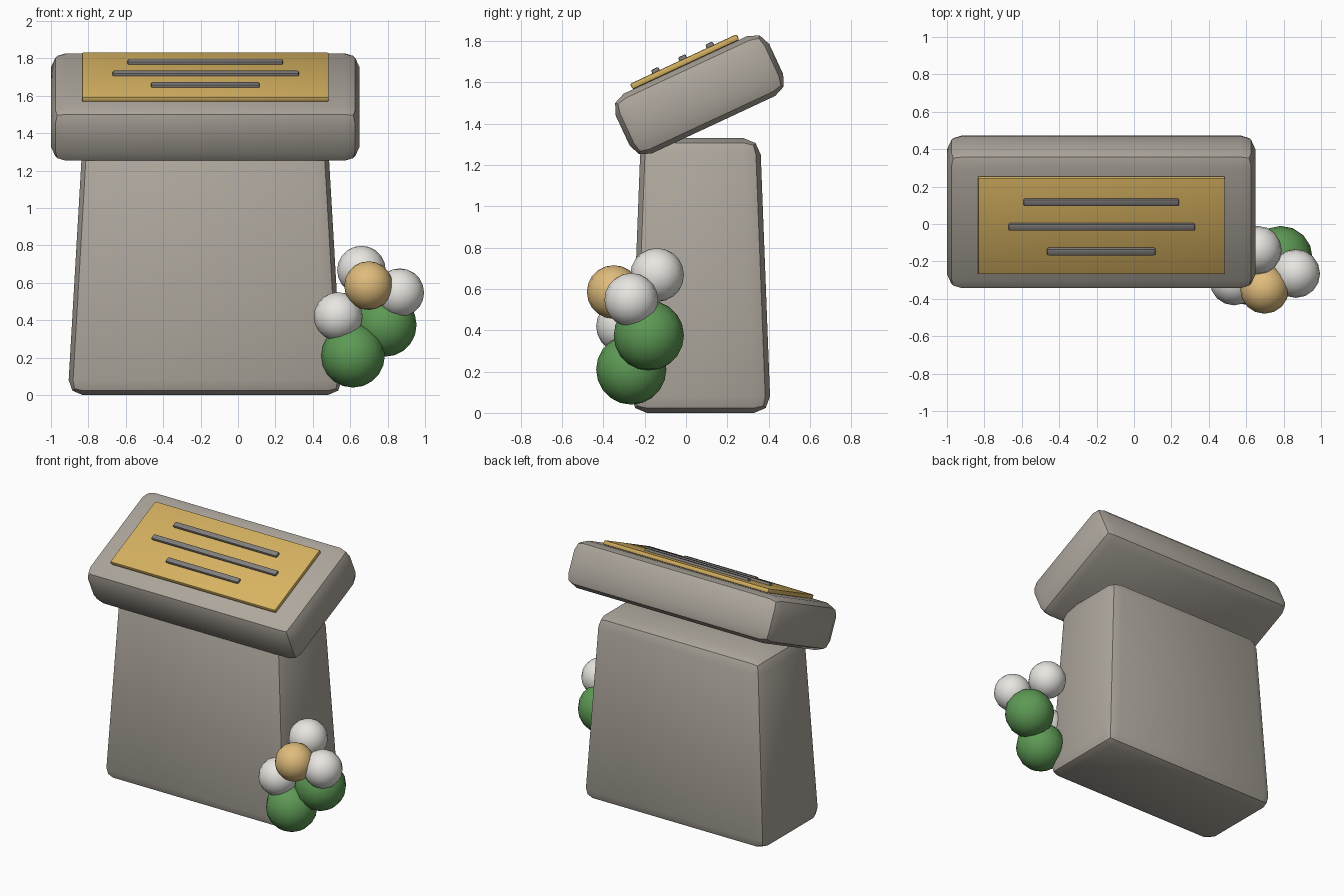
import bpy, math
from mathutils import Matrix, Vector

if "Cube" in bpy.data.objects:
    bpy.data.objects.remove(bpy.data.objects["Cube"])

CX = -0.175                 # centre line of the stone parts
TILT = math.radians(25)     # slope of the desk top


def material(name, rgb):
    m = bpy.data.materials.new(name)
    m.diffuse_color = (*rgb, 1)
    m.use_nodes = True
    m.node_tree.nodes["Principled BSDF"].inputs["Base Color"].default_value = m.diffuse_color
    return m


STONE = material("warm_stone", (0.42, 0.385, 0.335))
DARK = material("dark_grey", (0.22, 0.21, 0.20))
GOLD = material("gold", (0.68, 0.45, 0.12))
GREEN = material("leaf_green", (0.11, 0.32, 0.09))
WHITE = material("petal_white", (0.80, 0.79, 0.75))
AMBER = material("petal_amber", (0.74, 0.50, 0.20))


def box(name, size, matrix, mat, bevel, segments=2, taper=(1, 1)):
    """Bevelled box; taper scales its top face."""
    bpy.ops.mesh.primitive_cube_add(size=1)
    ob = bpy.context.object
    ob.name = name
    for v in ob.data.vertices:
        top = v.co.z > 0
        v.co = Vector(a * b for a, b in zip(v.co, size))
        if top:
            v.co.x *= taper[0]
            v.co.y *= taper[1]
    ob.matrix_world = matrix
    ob.data.materials.append(mat)
    mod = ob.modifiers.new("bevel", 'BEVEL')
    mod.width = bevel
    mod.segments = segments
    bpy.ops.object.modifier_apply(modifier=mod.name)
    bpy.ops.object.shade_smooth_by_angle(angle=math.radians(30))
    return ob


def ball(name, loc, r, mat):
    bpy.ops.mesh.primitive_uv_sphere_add(segments=16, ring_count=10, radius=r, location=loc)
    ob = bpy.context.object
    ob.name = name
    ob.data.materials.append(mat)
    bpy.ops.object.shade_smooth()


# tapered pedestal
box("pedestal", (1.47, 0.68, 1.33), Matrix.Translation((CX, 0.07, 0.665)),
    STONE, 0.08, taper=(0.895, 0.85))

# sloping slab; everything on it shares its tilted frame
frame = Matrix.Translation((CX, 0.065, 1.54)) @ Matrix.Rotation(TILT, 4, 'X')
box("slab", (1.65, 0.82, 0.32), frame, STONE, 0.08)
box("plate", (1.32, 0.57, 0.03), frame @ Matrix.Translation((0, 0.003, 0.175)),
    GOLD, 0.008)

# raised bars on the plate: x start, x end, position up the slope
for i, (x0, x1, u) in enumerate([(-0.59, 0.24, 0.147), (-0.67, 0.325, 0.002),
                                 (-0.465, 0.115, -0.143)]):
    offset = Matrix.Translation(((x0 + x1) / 2 - CX, u, 0.195))
    box(f"bar_{i + 1}", (x1 - x0, 0.04, 0.025), frame @ offset, DARK, 0.008)

# bouquet leaning on the front right corner
ball("leaf_low", (0.615, -0.265, 0.21), 0.17, GREEN)
ball("leaf_high", (0.785, -0.18, 0.375), 0.17, GREEN)
ball("bloom_left", (0.535, -0.305, 0.42), 0.13, WHITE)
ball("bloom_top", (0.66, -0.14, 0.668), 0.13, WHITE)
ball("bloom_right", (0.865, -0.265, 0.547), 0.13, WHITE)
ball("bloom_front", (0.698, -0.35, 0.585), 0.13, AMBER)
